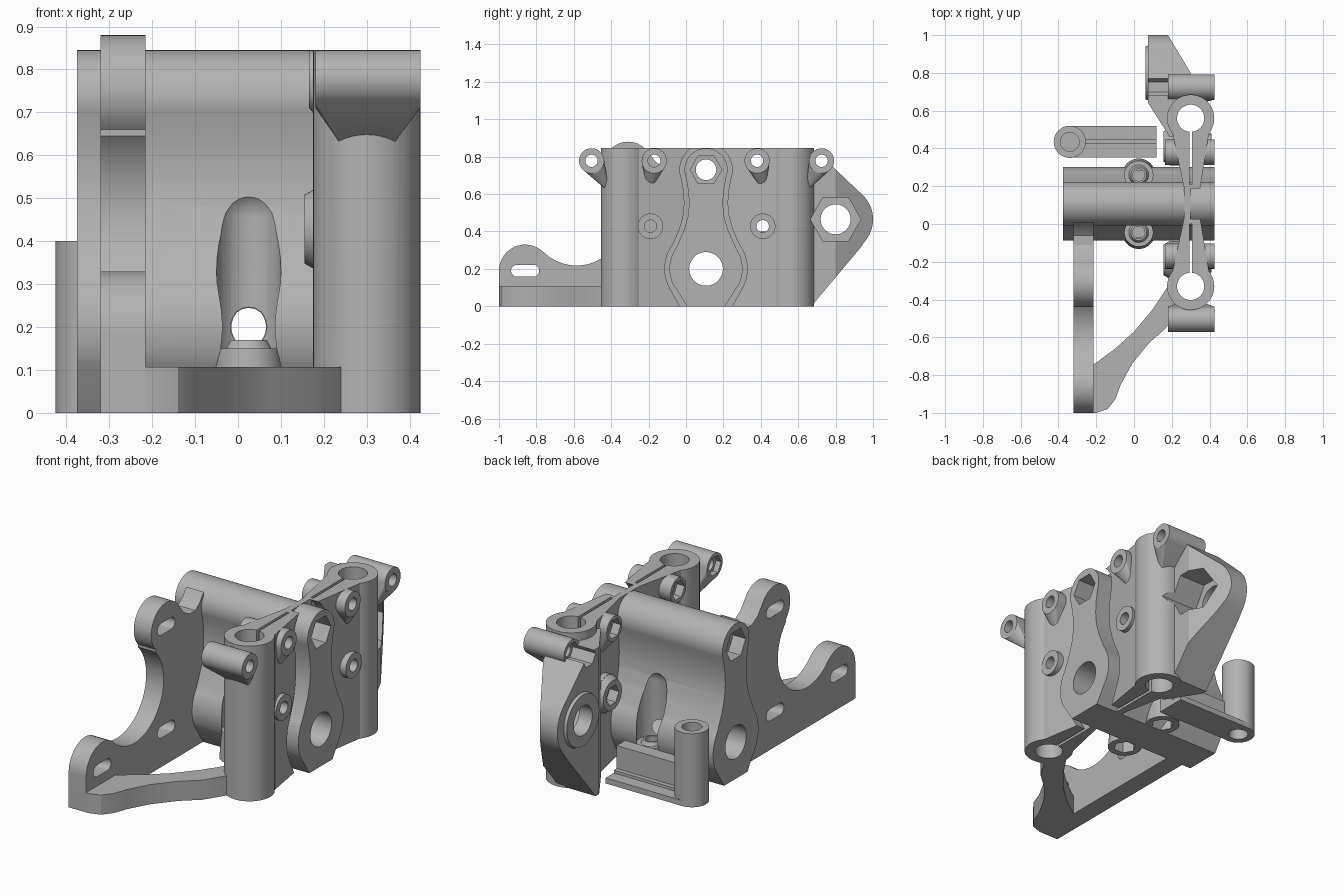
import bpy, bmesh
from math import cos, sin, radians, pi

cube = bpy.data.objects.get("Cube")
if cube:
    bpy.data.objects.remove(cube, do_unlink=True)

grey = bpy.data.materials.new("plain grey")
grey.use_nodes = True
grey.diffuse_color = (0.45, 0.45, 0.45, 1)
grey.node_tree.nodes["Principled BSDF"].inputs["Base Color"].default_value = grey.diffuse_color


def finish(name, bm):
    bmesh.ops.recalc_face_normals(bm, faces=bm.faces)
    mesh = bpy.data.meshes.new(name)
    bm.to_mesh(mesh)
    bm.free()
    mesh.materials.append(grey)
    ob = bpy.data.objects.new(name, mesh)
    bpy.context.scene.collection.objects.link(ob)
    return ob


def arc(c, r, a0, a1, n=16):
    angles = [radians(a0 + (a1 - a0) * i / n) for i in range(n + 1)]
    return [(c[0] + r * cos(a), c[1] + r * sin(a)) for a in angles]


def ring(c, r, n=48):
    return arc(c, r, 0, 360, n)[:-1]


def loft(name, low, high, axis, a, b):
    """Join two outlines at a and b along an axis: x takes (y, z), z takes (x, y)."""
    place = (lambda p, t: (t, *p)) if axis == "x" else (lambda p, t: (*p, t))
    bm = bmesh.new()
    v0 = [bm.verts.new(place(p, a)) for p in low]
    v1 = [bm.verts.new(place(p, b)) for p in high]
    bm.faces.new(v0)
    bm.faces.new(v1)
    for i in range(len(v0)):
        j = (i + 1) % len(v0)
        bm.faces.new((v0[i], v0[j], v1[j], v1[i]))
    return finish(name, bm)


def prism(name, pts, axis, a, b):
    return loft(name, pts, pts, axis, a, b)


def rod(name, c, r, axis, a, b, n=48, r2=None):
    return loft(name, ring(c, r, n), ring(c, r2 or r, n), axis, a, b)


def hull(name, pts):
    bm = bmesh.new()
    for p in pts:
        bm.verts.new(p)
    res = bmesh.ops.convex_hull(bm, input=bm.verts)
    loose = {v for v in res["geom_interior"] + res["geom_unused"] if isinstance(v, bmesh.types.BMVert)}
    bmesh.ops.delete(bm, geom=list(loose), context="VERTS")
    return finish(name, bm)


def combine(ob, tools, mode="DIFFERENCE"):
    for tool in tools:
        mod = ob.modifiers.new("combine", "BOOLEAN")
        mod.operation, mod.solver, mod.object = mode, "EXACT", tool
        bpy.context.view_layer.update()
        mesh = bpy.data.meshes.new_from_object(ob.evaluated_get(bpy.context.evaluated_depsgraph_get()))
        ob.modifiers.clear()
        ob.data = mesh
        bpy.data.objects.remove(tool, do_unlink=True)
    return ob


MID, BORE, PIN = 0.107, (0.107, 0.2), (0.107, 0.73)
TOP = 0.845


def waisted(d=0.0):
    """Waisted barrel section, grown by d."""
    half = arc((0, PIN[1]), 0.115 + d, 90, -20)
    half += [(w + d, z) for w, z in ((0.095, 0.62), (0.09, 0.55), (0.097, 0.48), (0.117, 0.41), (0.143, 0.35))]
    half += arc((0, BORE[1]), 0.195 + d, 35, -25) + [(0.1 + d, -d)]
    return [(MID + y, z) for y, z in half] + [(MID - y, z) for y, z in reversed(half[1:])]


def bore_cutters():
    cuts = [rod("cut", BORE, 0.09, "x", -0.5, 0.5), rod("cut", PIN, 0.055, "x", -0.5, 0.5)]
    return cuts + [rod("cut", PIN, 0.085, "x", a, a + 0.2, 6) for a in (-0.5, 0.3)]


# Barrel with bore, hex pockets and two arched bolt niches
barrel = prism("barrel", waisted(), "x", -0.375, 0.425)
BOLT_X, BOLT_Y = 0.025, (-0.045, 0.26)
for y in BOLT_Y:
    dome = arc((0, 0.455), 0.075, 0, 90, 10)
    pts = [(BOLT_X + r * cos(k * pi / 16), y + r * sin(k * pi / 16), z)
           for r, z in [(0.075, 0.12)] + dome for k in range(32)]
    combine(barrel, [hull("niche", pts)])
combine(barrel, bore_cutters())

# Bolt seats at the foot of the niches
for y, side in zip(BOLT_Y, ("front", "back")):
    c = (BOLT_X, y)
    seat = rod(side + "_bolt_seat", c, 0.087, "z", 0.0, 0.15, r2=0.075)
    combine(seat, [rod("tip", c, 0.058, "z", 0.14, 0.17, r2=0.042)], "UNION")
    combine(seat, [rod("cut", c, 0.032, "z", 0.1, 0.3), rod("cut", c, 0.058, "z", -0.1, 0.07, 6),
                   rod("cut", BORE, 0.09, "x", -0.5, 0.5)])

# Motor plate with two lobes, a round bay and slotted holes
LOW, HIGH, BAY = (-0.86, 0.19), (-0.31, 0.75), (-0.585, 0.47)
outline = [(-1, 0)] + arc(LOW, 0.14, 180, 46) + arc(BAY, 0.252, 226, 404, 40) + arc(HIGH, 0.13, 224, 35, 24)
outline += [(-0.16, 0.77), (-0.11, 0.74), (-0.06, 0.74), (-0.02, 0.77), (0.01, TOP - 0.03), (0.01, 0)]
plate = prism("motor_plate", outline, "x", -0.32, -0.215)
for y, z in (LOW, HIGH, (HIGH[0], LOW[1])):
    slot = arc((y - 0.043, z), 0.032, 90, 270) + arc((y + 0.043, z), 0.032, -90, 90)
    combine(plate, [prism("cut", slot, "x", -0.5, 0)])

# Curved brace between motor plate and clamp
brace = [(-0.26, -1), (-0.2, -1), (-0.14, -0.98), (-0.1, -0.93), (-0.07, -0.85), (-0.01, -0.74), (0.08, -0.63),
         (0.17, -0.55), (0.24, -0.44), (0.2, -0.3), (0.1, -0.45), (0, -0.57), (-0.1, -0.66), (-0.215, -0.745),
         (-0.26, -0.745)]
prism("brace", brace, "z", 0, 0.107)

# Rod clamp: two sleeves on a thin web
ROD_X, RODS = 0.3, (-0.33, 0.56)
web = [(0.2, -0.27), (0.265, 0.03), (0.265, 0.19), (0.2, 0.5), (0.4, 0.5), (0.35, 0.19), (0.35, 0.03), (0.4, -0.27)]
clamp = prism("rod_clamp", web, "z", 0, TOP)
combine(clamp, [rod("sleeve", (ROD_X, y), 0.125, "z", 0, TOP) for y in RODS], "UNION")

# Pivot ear with a round pad
ear_plan = [(0.19, 0.46), (0.075, 0.64), (0.075, 1), (0.18, 1), (0.3, 0.8), (0.3, 0.5)]
ear_side = [(0.4, 0), (0.67, 0), (0.93, 0.31)] + arc((0.82, 0.465), 0.18, -35, 45) + [(0.77, 0.76), (0.72, 0.8), (0.4, 0.8)]
ear = prism("ear", ear_plan, "z", -0.1, 1)
combine(ear, [prism("side", ear_side, "x", 0, 0.5)], "INTERSECT")
PIVOT = (0.8, 0.465)
pad = rod("pad", PIVOT, 0.14, "x", 0.06, 0.12, r2=0.16)
combine(clamp, [ear, pad], "UNION")

# Screw bosses: upper ones taper down into the clamp, lower ones are stepped
UPPER = {-0.505: (-0.41, 0.18), -0.17: (-0.2, 0.165), 0.38: (0.42, 0.165), 0.725: (0.64, 0.18)}
LOWER = (-0.19, 0.41)
screws = []
for y, (tip_y, x0) in UPPER.items():
    pts = [(x, *p) for x in (x0, 0.425) for p in ring((y, 0.778), 0.067, 32)]
    pts += [(x, tip_y, 0.61) for x in (0.25, 0.35)]
    combine(clamp, [hull("boss", pts)], "UNION")
    screws.append((y, 0.778))
for y in LOWER:
    c = (y, 0.428)
    combine(clamp, [rod("boss", c, 0.08, "x", 0.155, 0.19, r2=0.1), rod("boss", c, 0.1, "x", 0.188, 0.3),
                    rod("boss", c, 0.068, "x", 0.28, 0.41)], "UNION")
    screws.append(c)

# Clamp openings: rods, slits, screws, pivot and barrel clearance
cuts = [rod("cut", (ROD_X, y), 0.072, "z", -0.1, 1) for y in RODS]
for a, b in ((-0.33, 0), (0.21, 0.56)):
    cuts.append(prism("cut", [(0.293, a), (0.308, a), (0.308, b), (0.293, b)], "z", -0.1, 1))
for c in screws:
    cuts += [rod("cut", c, 0.033, "x", 0.1, 0.5, 32), rod("cut", c, 0.054, "x", 0.03, 0.21, 6)]
cuts += [rod("cut", PIVOT, 0.08, "x", 0, 0.5), rod("cut", PIVOT, 0.135, "x", 0.14, 0.5, 6)]
cuts += [prism("cut", waisted(0.025), "x", 0.3, 0.5)] + bore_cutters()
combine(clamp, cuts)

# Free-standing bracket with a post
POST = (-0.34, 0.435)
post = rod("bracket_post", POST, 0.085, "z", 0, 0.4)
rail = [(0.352, 0), (0.52, 0), (0.52, 0.03), (0.45, 0.03), (0.45, 0.045), (0.425, 0.045), (0.425, 0.17), (0.352, 0.17)]
combine(post, [prism("rail", rail, "x", POST[0], 0.12)], "UNION")
combine(post, [rod("cut", POST, 0.05, "z", a, a + 0.2) for a in (-0.1, 0.3)])

# Smooth round surfaces, keep edges crisp
bpy.ops.object.select_all(action="DESELECT")
for ob in bpy.context.scene.objects:
    if ob.type == "MESH":
        ob.select_set(True)
        bpy.context.view_layer.objects.active = ob
bpy.ops.object.shade_smooth_by_angle(angle=radians(25))
